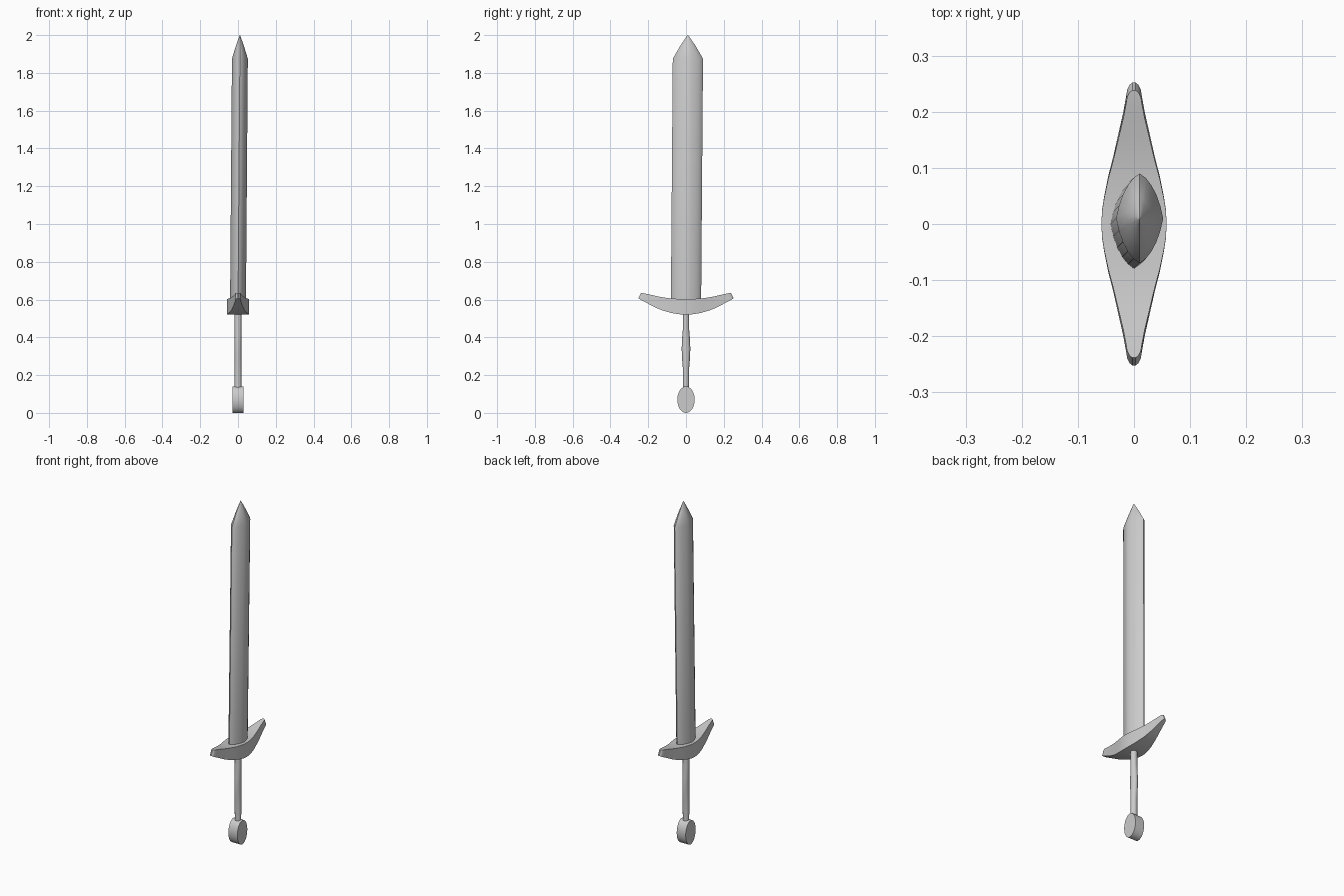
import bpy, bmesh, math

if "Cube" in bpy.data.objects:
    bpy.data.objects.remove(bpy.data.objects["Cube"])


def loft(name, rings, angle=30):
    """Skin a list of equal-length point rings, cap both ends, shade by angle."""
    bm = bmesh.new()
    vs = [[bm.verts.new(p) for p in r] for r in rings]
    n = len(vs[0])
    for a, b in zip(vs, vs[1:]):
        for i in range(n):
            j = (i + 1) % n
            bm.faces.new((a[i], a[j], b[j], b[i]))
    bm.faces.new(vs[0])
    bm.faces.new(vs[-1])
    bmesh.ops.recalc_face_normals(bm, faces=bm.faces)
    me = bpy.data.meshes.new(name)
    bm.to_mesh(me)
    bm.free()
    ob = bpy.data.objects.new(name, me)
    bpy.context.collection.objects.link(ob)
    bpy.ops.object.select_all(action='DESELECT')
    ob.select_set(True)
    bpy.context.view_layer.objects.active = ob
    bpy.ops.object.shade_smooth_by_angle(angle=math.radians(angle))
    return ob


def ellipse(n):
    return [(math.cos(2 * math.pi * i / n), math.sin(2 * math.pi * i / n)) for i in range(n)]


# Blade: lens section with sharp edges at +-y, leaning very slightly
quarter = [(0, .08), (.011, .072), (.021, .059), (.03, .042), (.037, .022), (.042, 0)]
half = quarter + [(x, -y) for x, y in quarter[-2::-1]]
section = half + [(-x, y) for x, y in half[-2:0:-1]]
rings = []
for z, s in [(.58, 1), (1.875, 1), (1.94, .53), (1.985, .15), (1.995, .07), (2.0, .015)]:
    lean = .01 * min(1, (z - .58) / 1.295)
    rings.append([(x * s + lean, y * s + lean, z) for x, y in section])
loft("blade", rings, 28)

# Guard: curved bar, widest in the middle; stations are (y, half width, bottom z, top z)
side = [(0, .058, .52, .603), (.025, .057, .521, .603), (.05, .053, .524, .604),
        (.085, .046, .531, .606), (.12, .037, .541, .61), (.16, .028, .557, .617),
        (.2, .019, .578, .626), (.225, .0145, .591, .631), (.24, .012, .599, .634),
        (.248, .008, .604, .635), (.252, .003, .606, .636)]
stations = [(-y, w, b, t) for y, w, b, t in side[:0:-1]] + side
loft("guard", [[(-w, y, b), (w, y, b), (w, y * .945, t), (-w, y * .945, t)]
               for y, w, b, t in stations], 35)

# Grip: slim handle swelling a little in the middle
grip = [(.12, .016), (.24, .017), (.29, .021), (.34, .023), (.39, .021), (.44, .017), (.54, .016)]
loft("grip", [[(c * .018, s * r, z) for c, s in ellipse(16)] for z, r in grip])

# Pommel: flat oval disc facing sideways
loft("pommel", [[(x, c * .046, .07 + s * .07) for c, s in ellipse(32)] for x in (-.03, .028)])
